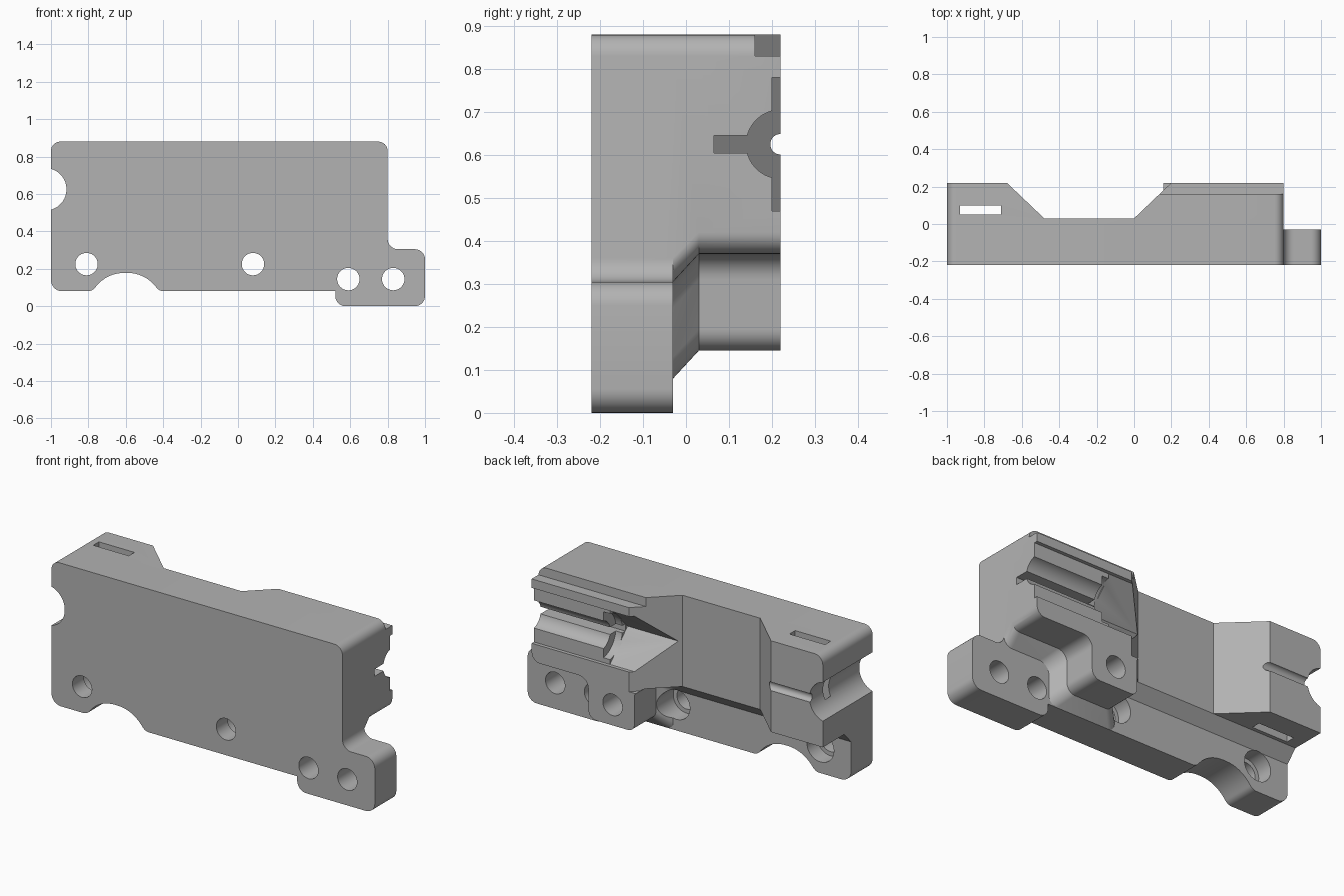
import bpy, bmesh, math
from mathutils import Vector

cube = bpy.data.objects.get("Cube")
if cube:
    bpy.data.objects.remove(cube, do_unlink=True)

grey = bpy.data.materials.new("plain grey")
grey.use_nodes = True
grey.diffuse_color = (0.45, 0.45, 0.45, 1)
grey.node_tree.nodes["Principled BSDF"].inputs["Base Color"].default_value = (0.45, 0.45, 0.45, 1)


def rounded(corners, steps=8):
    """Outline from (u, v, radius) corners, each filleted with an arc."""
    out = []
    for i, (u, v, r) in enumerate(corners):
        p = Vector((u, v))
        if not r:
            out.append(p)
            continue
        a = (Vector(corners[i - 1][:2]) - p).normalized()
        b = (Vector(corners[(i + 1) % len(corners)][:2]) - p).normalized()
        half = a.angle(b) / 2
        centre = p + (a + b).normalized() * (r / math.sin(half))
        start = p + a * (r / math.tan(half)) - centre
        end = p + b * (r / math.tan(half)) - centre
        sweep = start.angle_signed(end)
        for k in range(steps + 1):
            t = -sweep * k / steps
            c, s = math.cos(t), math.sin(t)
            out.append(centre + Vector((start.x * c - start.y * s, start.x * s + start.y * c)))
    return out


def loft(name, sections, axis):
    """Solid through outlines [(outline, position along axis)]."""
    place = {"x": lambda p, d: (d, p[0], p[1]),
             "y": lambda p, d: (p[0], d, p[1]),
             "z": lambda p, d: (p[0], p[1], d)}[axis]
    bm = bmesh.new()
    rings = [[bm.verts.new(place(p, d)) for p in outline] for outline, d in sections]
    for lo, hi in zip(rings, rings[1:]):
        for i in range(len(lo)):
            bm.faces.new((lo[i - 1], lo[i], hi[i], hi[i - 1]))
    bm.faces.new(rings[0])
    bm.faces.new(rings[-1])
    bmesh.ops.recalc_face_normals(bm, faces=bm.faces)
    mesh = bpy.data.meshes.new(name)
    bm.to_mesh(mesh)
    bm.free()
    mesh.materials.append(grey)
    obj = bpy.data.objects.new(name, mesh)
    bpy.context.collection.objects.link(obj)
    return obj


def prism(name, outline, start, end, axis):
    return loft(name, [(outline, start), (outline, end)], axis)


def circle(u, v, r, n=48):
    return [(u + r * math.cos(math.tau * (k + 0.5) / n), v + r * math.sin(math.tau * (k + 0.5) / n))
            for k in range(n)]


def box(u0, u1, v0, v1):
    return [(u0, v0), (u1, v0), (u1, v1), (u0, v1)]


def combine(target, other, operation):
    mod = target.modifiers.new(other.name, "BOOLEAN")
    mod.operation, mod.object, mod.solver = operation, other, "EXACT"
    bpy.context.view_layer.objects.active = target
    bpy.ops.object.modifier_apply(modifier=mod.name)
    bpy.data.objects.remove(other, do_unlink=True)


# Front plate with mounting tab and arched foot
FRONT, STEP, BACK = -0.22, -0.03, 0.22
body = prism("housing_body", rounded([
    (-1, 0.08, 0.06), (-0.78, 0.08, 0.05), (-0.70, 0.178, 0.19), (-0.50, 0.178, 0.19),
    (-0.42, 0.08, 0.05), (0.52, 0.08, 0), (0.52, 0, 0.055), (1, 0, 0.055),
    (1, 0.305, 0.055), (0.8, 0.305, 0.055), (0.8, 0.88, 0.05), (-1, 0.88, 0.05)]), FRONT, STEP, "y")


# Thick rear block with a boss, flaring into the plate
def rear_outline(flare):
    low, foot = 0.37 - flare, 0.145 - flare
    x0, x1 = 0.165 - flare, 0.45 + flare
    return rounded([(-1, low, 0), (x0, low, 0.03), (x0, foot, 0.04), (x1, foot, 0.05), (x1, low, 0.06),
                    (0.8, low, 0.05), (0.8, 0.88, 0.05), (-1, 0.88, 0.05)])


flared = rear_outline(0.065)
rear = loft("rear_block", [(flared, -0.06), (flared, STEP), (rear_outline(0), 0.03),
                           (rear_outline(0), BACK)], "y")
combine(body, rear, "UNION")

# Wide waist across the back
waist = [(-0.69, 0.23), (-0.48, 0.03), (0, 0.03), (0.21, 0.23), (0.21, 0.4), (-0.69, 0.4)]
cutters = [prism("waist", waist, 0.36, 1, "z")]

# Through holes, counterbores and the blind boss hole
for x, z in ((-0.81, 0.225), (0.08, 0.225), (0.59, 0.145), (0.83, 0.145)):
    cutters.append(prism("bolt_hole", circle(x, z, 0.06), -0.4, 0.0, "y"))
for x in (-0.81, 0.08):
    cutters.append(prism("counterbore", circle(x, 0.225, 0.083), -0.12, 0.4, "y"))
cutters.append(prism("boss_hole", circle(0.30, 0.26, 0.06), 0.05, 0.4, "y"))

# Side notch, top slot and small groove at the right end
cutters.append(prism("side_notch", circle(-1.03, 0.625, 0.113), -0.4, 0.4, "y"))
cutters.append(prism("top_slot", box(-0.93, -0.71, 0.05, 0.10), 0.2, 1, "z"))
cutters.append(prism("wire_groove", circle(BACK, 0.625, 0.024, 24), -1.2, -0.4, "x"))

# Channel, key slot, shallow recess and ledge along the left end
MID = 0.625
cutters += [
    prism("ledge", box(0.16, 0.4, 0.83, 1), -0.1, 0.9, "x"),
    prism("recess", box(0.2, 0.4, 0.47, 0.78), -0.1, 0.9, "x"),
    prism("channel", circle(BACK, MID, 0.08), 0.1, 0.9, "x"),
    prism("key_slot", box(0.065, 0.3, 0.605, 0.645), 0.1, 0.9, "x"),
    prism("collar_groove", circle(BACK, MID, 0.13), 0.32, 0.37, "x"),
    prism("vee_pocket", [(0.045, MID), (0.2, 0.47), (0.4, 0.47), (0.4, 0.78), (0.2, 0.78)],
          -0.1, 0.33, "x"),
]
for cutter in cutters:
    combine(body, cutter, "DIFFERENCE")

# Smooth the fillets, keep edges crisp
bpy.ops.object.select_all(action="DESELECT")
body.select_set(True)
bpy.context.view_layer.objects.active = body
bpy.ops.object.shade_smooth_by_angle(angle=math.radians(30))
